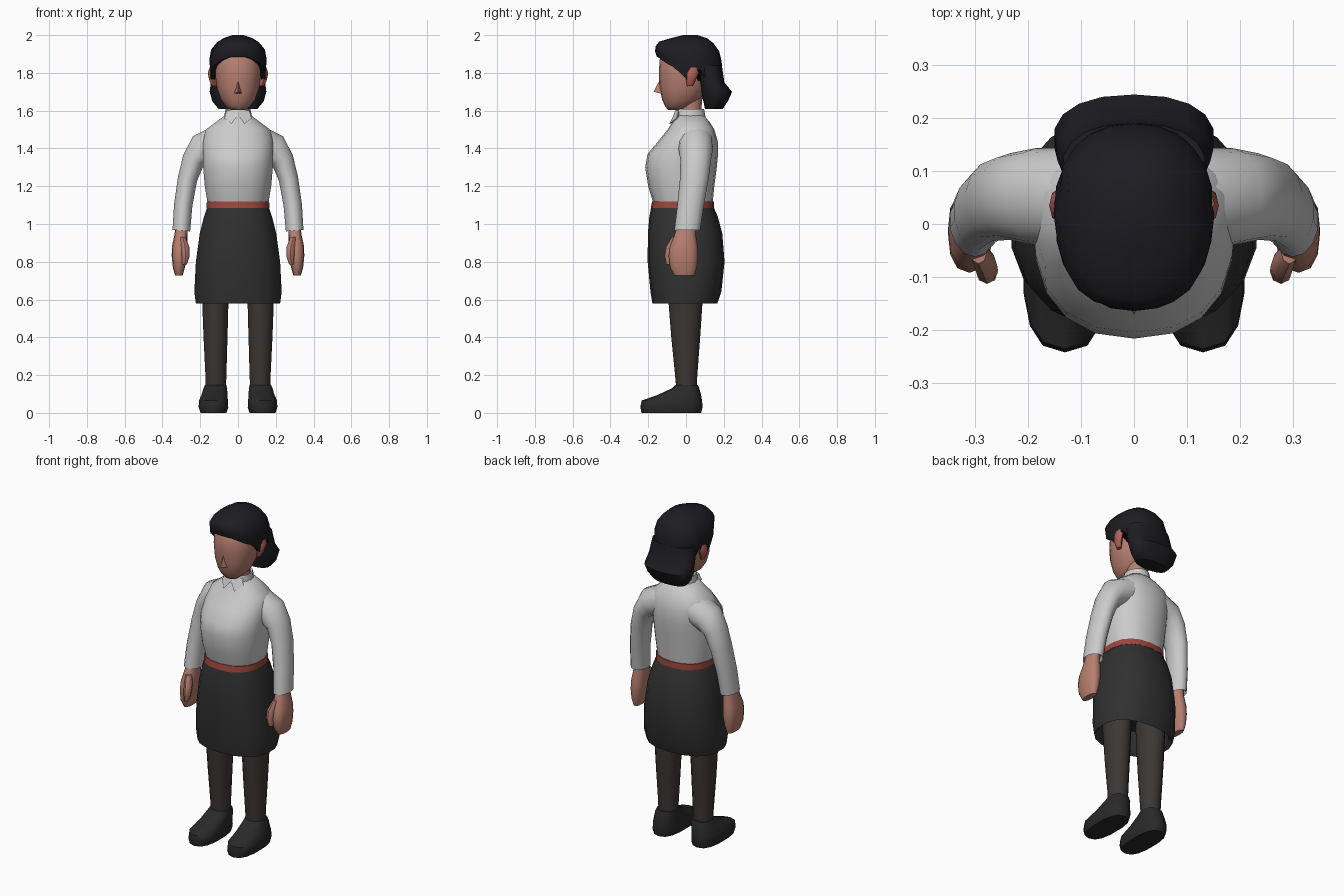
import bpy, bmesh
from math import cos, sin, pi, radians


def material(name, rgb):
    m = bpy.data.materials.new(name)
    m.diffuse_color = (*rgb, 1)
    return m


SKIN = material("skin", (0.47, 0.21, 0.16))
EAR = material("ear_red", (0.45, 0.12, 0.09))
HAIR = material("hair_black", (0.012, 0.012, 0.016))
SHIRT = material("shirt_white", (0.8, 0.8, 0.8))
SKIRT = material("skirt_black", (0.03, 0.03, 0.03))
BELT = material("belt_red", (0.33, 0.06, 0.045))
HOSE = material("stocking", (0.045, 0.038, 0.035))
SHOE = material("shoe_black", (0.022, 0.022, 0.022))


def finish(name, verts, faces, mat, mirror=False, angle=50):
    me = bpy.data.meshes.new(name)
    me.from_pydata(verts, [], faces)
    bm = bmesh.new()
    bm.from_mesh(me)
    bmesh.ops.recalc_face_normals(bm, faces=bm.faces)
    bm.to_mesh(me)
    bm.free()
    me.materials.append(mat)
    me.shade_smooth()
    me.set_sharp_from_angle(angle=radians(angle))
    ob = bpy.data.objects.new(name, me)
    bpy.context.collection.objects.link(ob)
    if mirror:
        ob.modifiers.new("mirror", 'MIRROR').use_mirror_merge = False
    return ob


def skin_rings(n, count):
    faces = [(k*n + i, k*n + (i+1) % n, (k+1)*n + (i+1) % n, (k+1)*n + i)
             for k in range(count-1) for i in range(n)]
    return faces + [tuple(range(n)), tuple(range((count-1)*n, count*n))]


def loft(name, rings, mat, n=16, p=2.0, mirror=False, angle=50):
    """Rings are (centre x, z, half width, front y, back y[, tilt in degrees])."""
    verts = []
    for x, z, r, y0, y1, *t in rings:
        a = radians(t[0]) if t else 0
        for i in range(n):
            c, s = sin(2*pi*i/n), -cos(2*pi*i/n)
            c, s = [abs(v)**(2/p) * (1 if v > 0 else -1) for v in (c, s)]
            verts.append((x + r*c*cos(a), (y0+y1)/2 + (y1-y0)/2*s, z + r*c*sin(a)))
    return finish(name, verts, skin_rings(n, len(rings)), mat, mirror, angle)


# Shoes and legs
loft("shoe", [(.13, 0, .07, -.235, .08), (.13, .03, .08, -.242, .088),
              (.13, .065, .078, -.235, .085), (.125, .095, .07, -.15, .08),
              (.12, .13, .064, -.075, .07), (.118, .148, .058, -.055, .063)],
     SHOE, 14, 2.6, True)
loft("leg", [(.117, .11, .054, -.05, .055), (.117, .2, .057, -.058, .06),
             (.119, .4, .065, -.078, .075), (.12, .58, .071, -.092, .087),
             (.12, .72, .073, -.1, .095)], HOSE, 14, mirror=True)

# Skirt with recessed underside, and belt
loft("skirt", [(0, .72, .19, -.15, .15), (0, .6, .205, -.16, .15),
               (0, .58, .226, -.178, .166), (0, .64, .234, -.188, .187),
               (0, .8, .226, -.203, .204), (0, .95, .205, -.202, .192),
               (0, 1.04, .182, -.194, .168), (0, 1.09, .165, -.184, .146)],
     SKIRT, 18, 2.4)
loft("belt", [(0, 1.085, .169, -.186, .149), (0, 1.12, .167, -.18, .147)], BELT, 18, 2.4)

# Blouse body, sleeves and collar
loft("blouse", [(0, 1.11, .163, -.173, .141), (0, 1.2, .178, -.2, .15),
                (0, 1.3, .187, -.216, .163), (0, 1.37, .188, -.204, .17),
                (0, 1.44, .19, -.145, .168), (0, 1.5, .172, -.097, .15),
                (0, 1.54, .118, -.073, .125), (0, 1.575, .07, -.055, .095)],
     SHIRT, 18, 2.3)
loft("sleeve", [(.09, 1.435, .095, -.05, .145, 68), (.185, 1.4, .086, -.04, .143, 50),
                (.235, 1.34, .062, -.03, .133, 25), (.267, 1.24, .053, -.032, .12, 13),
                (.29, 1.1, .05, -.046, .095, 8), (.3, .965, .048, -.062, .074, 5),
                (.3, .985, .036, -.05, .06, 5)], SHIRT, 14, mirror=True)
loft("collar", [(0, 1.545, .078, -.066, .108), (0, 1.585, .071, -.06, .1),
                (0, 1.608, .066, -.052, .096), (0, 1.6, .054, -.04, .084)], SHIRT, 16)
finish("collar_point", [(.003, -.058, 1.6), (.06, -.04, 1.6), (.072, -.05, 1.56),
                        (.035, -.088, 1.53), (.004, -.068, 1.57), (.035, -.03, 1.55)],
       [(0, 1, 2, 3, 4), (0, 1, 5), (1, 2, 5), (2, 3, 5), (3, 4, 5), (4, 0, 5)],
       SHIRT, True)

# Hands
loft("hand", [(.3, .99, .03, -.045, .05), (.302, .94, .035, -.062, .053),
              (.308, .88, .042, -.085, .062), (.31, .83, .041, -.092, .064),
              (.313, .77, .032, -.085, .058), (.313, .728, .02, -.062, .045)],
     SKIN, 12, 2.4, True)
loft("thumb", [(.293, .93, .016, -.075, -.03), (.28, .88, .022, -.105, -.05),
               (.277, .83, .021, -.113, -.065), (.283, .785, .012, -.104, -.07)],
     SKIN, 8, mirror=True)

# Neck, head, nose and ears
loft("neck", [(0, 1.55, .058, -.035, .085), (0, 1.6, .055, -.035, .08),
              (0, 1.7, .06, -.04, .09)], SKIN, 14)
loft("head", [(0, 1.604, .04, -.095, -.01), (0, 1.625, .066, -.112, .03),
              (0, 1.66, .092, -.127, .075), (0, 1.72, .113, -.139, .11),
              (0, 1.79, .122, -.144, .13), (0, 1.87, .12, -.14, .14),
              (0, 1.93, .09, -.1, .1), (0, 1.96, .04, -.03, .05)], SKIN, 18, 2.2)
finish("nose", [(0, -.138, 1.765), (.02, -.13, 1.69), (-.02, -.13, 1.69), (0, -.172, 1.7)],
       [(0, 1, 3), (0, 3, 2), (1, 2, 3), (0, 2, 1)], SKIN)
loft("ear", [(.125, 1.73, .012, .005, .035), (.134, 1.76, .018, 0, .05),
             (.14, 1.8, .02, .002, .068), (.136, 1.828, .015, .015, .062)],
     EAR, 8, mirror=True)

# Hair cap: each column rises from its own hairline height to the crown
PROFILE = [(1.6, .138, -.13, .19), (1.8, .147, -.148, .192), (1.88, .152, -.152, .188),
           (1.93, .141, -.17, .17), (1.968, .105, -.14, .135),
           (1.985, .075, -.075, .11), (2.0, .03, -.015, .06)]
HEM = [1.885, 1.883, 1.87, 1.852, 1.835, 1.8, 1.745, 1.82, 1.75, 1.73, 1.72, 1.72, 1.72]


def profile_at(z):
    for a, b in zip(PROFILE, PROFILE[1:]):
        if z <= b[0]:
            f = (z - a[0]) / (b[0] - a[0])
            return [u + (v-u)*f for u, v in zip(a[1:], b[1:])]
    return PROFILE[-1][1:]


verts = []
levels = [(0, .84), (0, 1), (.25, 1), (.5, 1), (.7, 1), (.85, 1), (.94, 1), (1, 1)]
for s, k in levels:
    for i in range(24):
        hem = HEM[min(i, 24 - i)]
        z = hem + (2.0 - hem) * s
        r, y0, y1 = profile_at(z)
        c, d = sin(2*pi*i/24), -cos(2*pi*i/24)
        c, d = [abs(v)**.87 * (1 if v > 0 else -1) for v in (c, d)]
        verts.append((r*k*c, (y0+y1)/2 + (y1-y0)/2*k*d, z))
finish("hair_cap", verts, skin_rings(24, len(levels)), HAIR)

# Rolled hair at the nape
loft("back_hair", [(0, 1.61, .105, .1, .195), (0, 1.65, .138, .092, .222),
                   (0, 1.7, .152, .078, .244), (0, 1.75, .146, .065, .203),
                   (0, 1.84, .135, .03, .19)], HAIR, 18, 2.3)
